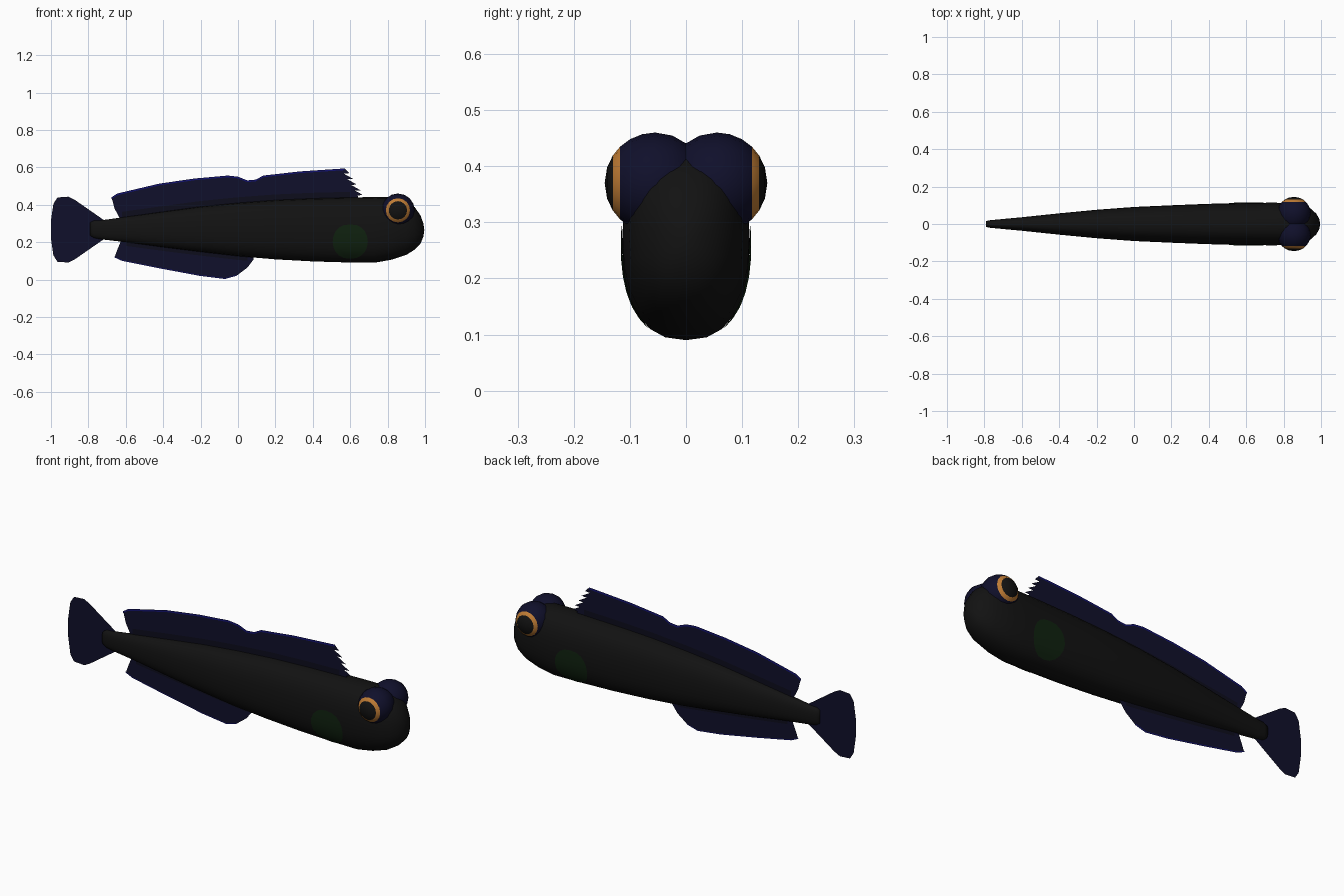
import bpy, math

if "Cube" in bpy.data.objects:
    bpy.data.objects.remove(bpy.data.objects["Cube"])

def material(name, r, g, b):
    m = bpy.data.materials.new(name)
    m.diffuse_color = (r, g, b, 1)
    m.use_nodes = True
    m.node_tree.nodes["Principled BSDF"].inputs["Base Color"].default_value = m.diffuse_color
    return m

BLACK = material("body black", 0.006, 0.006, 0.006)
NAVY = material("fin navy", 0.005, 0.005, 0.024)
DARK = material("fin base dark", 0.004, 0.004, 0.012)
BLUE = material("fin edge blue", 0.006, 0.006, 0.16)
GREEN = material("pectoral green", 0.005, 0.016, 0.005)
ORANGE = material("eye orange", 0.52, 0.2, 0.035)

def make(name, verts, faces, mats, indices=None, smooth=False):
    me = bpy.data.meshes.new(name)
    me.from_pydata(verts, [], faces)
    for m in mats:
        me.materials.append(m)
    for i, p in enumerate(me.polygons):
        p.use_smooth = smooth
        if indices:
            p.material_index = indices[i]
    me.update()
    ob = bpy.data.objects.new(name, me)
    bpy.context.collection.objects.link(ob)
    return ob

# Body stations: x, bottom z, top z, half width
ST = [(-0.79, 0.235, 0.305, 0.016), (-0.77, 0.222, 0.315, 0.02),
      (-0.73, 0.215, 0.317, 0.024), (-0.6, 0.2, 0.335, 0.036),
      (-0.4, 0.173, 0.363, 0.057), (-0.2, 0.148, 0.39, 0.076),
      (0.0, 0.125, 0.41, 0.091), (0.2, 0.108, 0.425, 0.1),
      (0.4, 0.097, 0.434, 0.108), (0.6, 0.091, 0.439, 0.112),
      (0.73, 0.09, 0.441, 0.114), (0.82, 0.106, 0.44, 0.113),
      (0.9, 0.132, 0.42, 0.101), (0.945, 0.16, 0.387, 0.082),
      (0.976, 0.192, 0.342, 0.054), (0.991, 0.23, 0.3, 0.025)]
POW = 2.4

def section(x):
    x = min(max(x, ST[0][0]), ST[-1][0])
    for a, b in zip(ST, ST[1:]):
        if x <= b[0]:
            t = (x - a[0]) / (b[0] - a[0])
            return [a[k] + t * (b[k] - a[k]) for k in (1, 2, 3)]

def side_y(x, z):
    lo, hi, w = section(x)
    u = min(abs(z - (lo + hi) / 2) / ((hi - lo) / 2), 1)
    return w * (1 - u ** POW) ** (1 / POW)

def spow(v):
    return math.copysign(abs(v) ** (2 / POW), v)

# Body
N = 24
verts, faces = [], []
for x, lo, hi, w in ST:
    for k in range(N):
        a = 2 * math.pi * k / N
        verts.append((x, w * spow(math.cos(a)), (lo + hi) / 2 + (hi - lo) / 2 * spow(math.sin(a))))
for s in range(len(ST) - 1):
    for k in range(N):
        a, b = s * N + k, s * N + (k + 1) % N
        faces.append((a, b, b + N, a + N))
faces.append(tuple(range(N))[::-1])
last = (len(ST) - 1) * N
verts.append((0.996, 0, 0.265))
faces += [(last + k, last + (k + 1) % N, len(verts) - 1) for k in range(N)]
make("body", verts, faces, [BLACK], smooth=True)

# Fins: thin sheets in the middle plane
def sheet(name, outline):
    make(name, [(x, 0, z) for x, z in outline], [tuple(range(len(outline)))], [NAVY])

def strip(name, upper, lower, mat):
    n = len(upper)
    v, f = [], []
    for y in (-0.0015, 0.0015):
        o = len(v)
        v += [(x, y, z) for x, z in upper + lower]
        f += [(o + i, o + i + 1, o + n + i + 1, o + n + i) for i in range(n - 1)]
    make(name, v, f, [mat])

def inside(x0, x1, n=12):
    pts = []
    for i in range(n + 1):
        x = x0 + (x1 - x0) * i / n
        lo, hi, w = section(x)
        pts.append((x, (lo + hi) / 2))
    return pts

def base_band(name, x0, x1, top):
    xs = [x0 + (x1 - x0) * i / 12 for i in range(13)]
    edge = [(x, section(x)[1] if top else section(x)[0]) for x in xs]
    d = 0.03 if top else -0.02
    strip(name, [(x, z + d) for x, z in edge], [(x, z - d * 0.3) for x, z in edge], DARK)

DORSAL = [(-0.676, 0.44), (-0.645, 0.46), (-0.42, 0.513), (-0.233, 0.54), (-0.056, 0.556),
          (0.0, 0.55), (0.05, 0.53), (0.094, 0.534), (0.136, 0.556), (0.33, 0.578), (0.57, 0.594)]
teeth = []
for i in range(5):
    t = (i + 1) / 5
    x, z = 0.575 + 0.1 * t, 0.594 - 0.152 * t
    teeth += [(x - 0.01, z + 0.012), (x - 0.035, z + 0.006)] if i == 4 else [(x, z + 0.005), (x - 0.03, z + 0.003)]
sheet("dorsal_fin", DORSAL + teeth + inside(0.66, -0.62) + [(-0.634, 0.33), (-0.66, 0.38)])
strip("dorsal_edge", DORSAL, [(x, z - 0.009) for x, z in DORSAL], BLUE)
base_band("dorsal_base", -0.62, 0.6, True)

ANAL = [(-0.66, 0.118), (-0.62, 0.1), (-0.42, 0.06), (-0.206, 0.02), (-0.07, 0.003),
        (-0.008, 0.02), (0.05, 0.064), (0.083, 0.107)]
sheet("anal_fin", ANAL + inside(0.1, -0.6) + [(-0.645, 0.16)])
strip("anal_edge", ANAL[:6], [(x, z + 0.005) for x, z in ANAL[:6]], BLUE)
base_band("anal_base", -0.6, 0.05, False)

half = [(-0.72, 0.053), (-0.874, 0.16), (-0.906, 0.176), (-0.965, 0.172), (-0.987, 0.138), (-1.0, 0.048)]
sheet("tail_fin", [(x, 0.267 + d) for x, d in half] + [(x, 0.267 - d) for x, d in half[::-1]])

# Pectoral patches and eyes, one per side
for side, tag in ((-1, "right"), (1, "left")):
    v, f, M = [(0.6, side * (side_y(0.6, 0.203) + 0.003), 0.203)], [], 20
    for r in range(1, 6):
        for k in range(M):
            a = 2 * math.pi * k / M
            x = 0.6 + 0.094 * r / 5 * spow(math.cos(a))
            z = 0.203 + 0.092 * r / 5 * math.sin(a)
            v.append((x, side * (side_y(x, z) + 0.003), z))
    for k in range(M):
        n = (k + 1) % M
        f.append((0, 1 + k, 1 + n)[::-side])
        for r in range(4):
            o = 1 + r * M
            f.append((o + k, o + M + k, o + M + n, o + n)[::-side])
    make("pectoral_patch_" + tag, v, f, [GREEN], smooth=True)

    # eyeball rings run outward-in: pupil, orange iris, navy lid
    R, S = 0.09, 16
    angles = [18, 33, 46, 60, 75, 90, 110, 130, 150]
    v, f, mi = [(0.855, side * (0.055 + R), 0.37)], [], []
    for d in angles:
        t = math.radians(d)
        for k in range(S):
            a = 2 * math.pi * k / S
            v.append((0.855 + R * math.sin(t) * math.cos(a), side * (0.055 + R * math.cos(t)),
                      0.37 + R * math.sin(t) * math.sin(a)))
    for k in range(S):
        n = (k + 1) % S
        f.append((0, 1 + k, 1 + n)[::-side])
        mi.append(0)
        for r in range(len(angles) - 1):
            o = 1 + r * S
            f.append((o + k, o + S + k, o + S + n, o + n)[::-side])
            mi.append(0 if r == 0 else 1 if r == 1 else 2)
    make("eye_" + tag, v, f, [BLACK, ORANGE, NAVY], mi, smooth=True)
